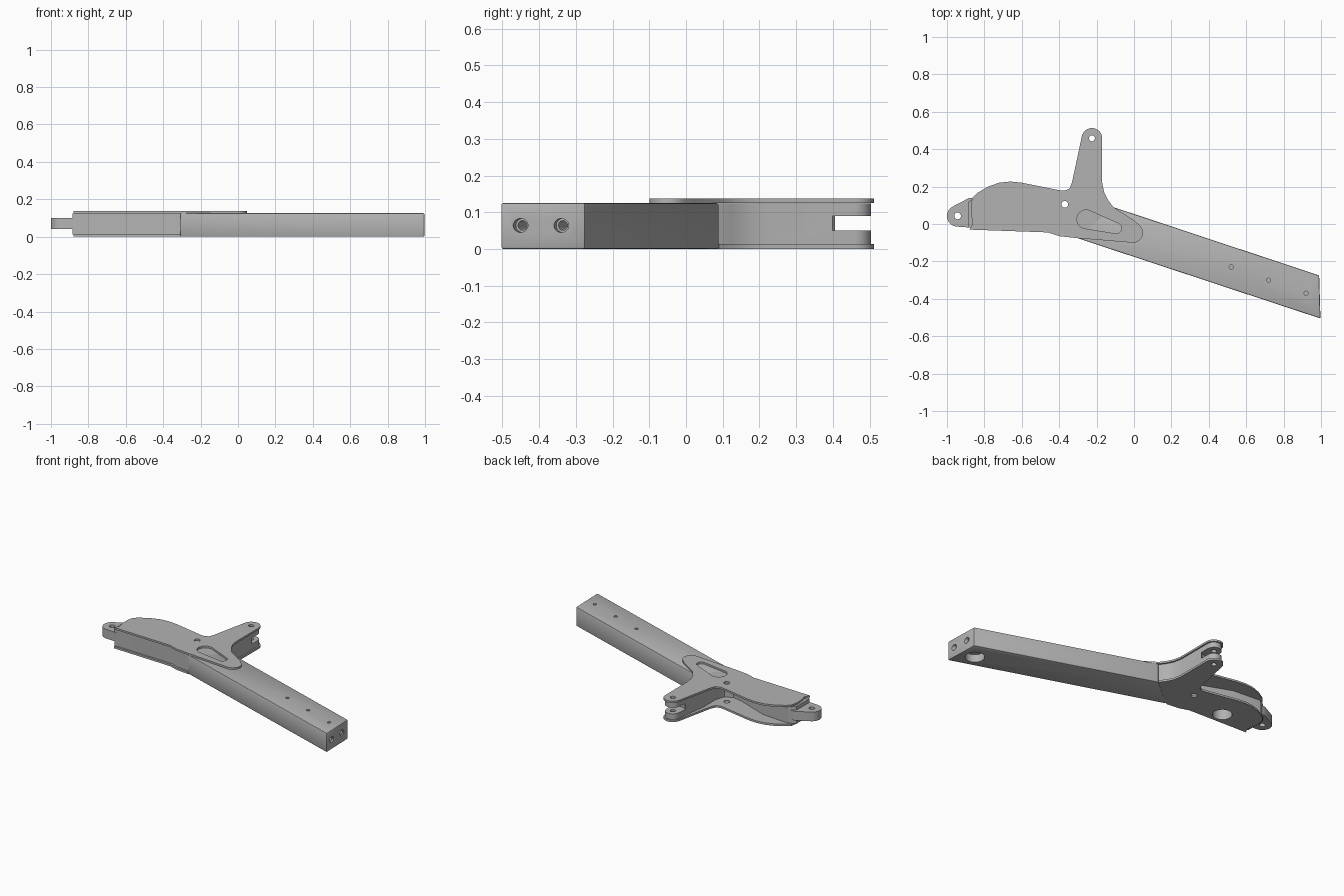
import bpy, bmesh, math
from mathutils import Vector

cube = bpy.data.objects.get("Cube")
if cube:
    bpy.data.objects.remove(cube, do_unlink=True)

GREY = (0.45, 0.45, 0.45, 1)
metal = bpy.data.materials.new("grey metal")
metal.use_nodes = True
metal.diffuse_color = GREY
metal.node_tree.nodes["Principled BSDF"].inputs["Base Color"].default_value = GREY


def arc(x, y, r, start, end, n=14):
    """Points on an arc, angles in degrees."""
    angles = [math.radians(start + (end - start) * i / n) for i in range(n + 1)]
    return [(x + r * math.cos(a), y + r * math.sin(a)) for a in angles]


def prism(name, outline, low, high):
    """Extrude a flat outline between two heights."""
    bm = bmesh.new()
    face = bm.faces.new([bm.verts.new((x, y, low)) for x, y in outline])
    made = bmesh.ops.extrude_face_region(bm, geom=[face])["geom"]
    tops = [v for v in made if isinstance(v, bmesh.types.BMVert)]
    bmesh.ops.translate(bm, verts=tops, vec=(0, 0, high - low))
    bmesh.ops.recalc_face_normals(bm, faces=bm.faces)
    mesh = bpy.data.meshes.new(name)
    bm.to_mesh(mesh)
    bm.free()
    mesh.materials.append(metal)
    obj = bpy.data.objects.new(name, mesh)
    bpy.context.collection.objects.link(obj)
    return obj


def apply(obj, mod):
    bpy.context.view_layer.objects.active = obj
    bpy.ops.object.modifier_apply(modifier=mod.name)


def cut(obj, cutter):
    """Subtract the cutter, then discard it."""
    cutter.hide_render = True
    mod = obj.modifiers.new("cut", 'BOOLEAN')
    mod.operation = 'DIFFERENCE'
    mod.solver = 'EXACT'
    mod.object = cutter
    apply(obj, mod)
    bpy.data.objects.remove(cutter, do_unlink=True)


def drill(obj, x, y, r, low=-0.1, high=0.3):
    cut(obj, prism("drill", arc(x, y, r, 0, 345, 23), low, high))


TIP = (-0.225, 0.458)
PIVOT = (-0.37, 0.105)
LUG = (-0.943, 0.043)

# Shared plate edge: curved end, humped back and fork arm
plate_edge = [(-0.88, -0.03), (-0.862, 0.0), (-0.872, 0.06), (-0.872, 0.1), (-0.865, 0.14),
              (-0.84, 0.165), (-0.78, 0.2), (-0.72, 0.221), (-0.66, 0.227), (-0.6, 0.221),
              (-0.4, 0.181), (-0.37, 0.178), (-0.345, 0.19), (-0.332, 0.22)]
plate_edge += arc(*TIP, 0.055, 170, 0)
plate_edge += [(-0.17, 0.22), (-0.16, 0.17), (-0.14, 0.13), (-0.11, 0.09)]
heel = [(-0.31, -0.075), (-0.4, -0.065), (-0.46, -0.045)]

# Top plate with rounded tail and tapered slot
tail = [(0.0, 0.02)] + arc(-0.005, -0.047, 0.053, 50, -95)
top_plate = prism("top_plate", plate_edge + tail + heel, 0.125, 0.137)
slot = arc(-0.255, 0.025, 0.05, 75, 255) + arc(-0.095, -0.023, 0.028, -105, 65)
cut(top_plate, prism("slot", slot, 0.1, 0.2))

# Bottom plate runs flush into the bar
bottom_plate = prism("bottom_plate", plate_edge + heel, 0.0, 0.013)
for plate in (top_plate, bottom_plate):
    drill(plate, *TIP, 0.016)
    drill(plate, *PIVOT, 0.018)

# Core between the plates, recessed behind the pivot
core_edge = [(-0.885, -0.018), (-0.885, 0.12), (-0.84, 0.145), (-0.65, 0.13), (-0.44, 0.05),
             (-0.37, 0.035), (-0.32, 0.06), (-0.3, 0.12), (-0.3, 0.25)]
core_edge += arc(*TIP, 0.046, 170, 0)
core_edge += [(-0.179, 0.22), (-0.168, 0.165), (-0.148, 0.125), (-0.12, 0.085), (-0.1, 0.0),
              (-0.28, -0.06), (-0.32, -0.062), (-0.4, -0.052), (-0.46, -0.032)]
core = prism("core", core_edge, 0.011, 0.1245)
cut(core, prism("fork_slot", arc(*TIP, 0.075, 0, 345, 23), 0.05, 0.09))
drill(core, *TIP, 0.016)

# Large access hole under the body
for part in (bottom_plate, core):
    drill(part, -0.64, 0.04, 0.058, -0.1, 0.09)

# End lug
lug_edge = [(-0.86, -0.02)] + arc(*LUG, 0.057, 265, 122) + [(-0.88, 0.14), (-0.86, 0.14)]
lug = prism("end_lug", lug_edge, 0.04, 0.1)
drill(lug, *LUG, 0.018)

# Main bar with softened edges
bar = prism("main_bar", [(-0.31, -0.073), (-0.11, 0.09), (0.99, -0.275), (0.997, -0.505)],
            0.0, 0.1255)
bevel = bar.modifiers.new("soft edges", 'BEVEL')
bevel.width = 0.006
bevel.segments = 2
apply(bar, bevel)
for x, y in ((0.52, -0.23), (0.72, -0.3), (0.92, -0.37)):
    drill(bar, x, y, 0.011, 0.07, 0.3)
drill(bar, 0.9, -0.375, 0.058, -0.1, 0.05)

# Countersunk screw holes in the bar end
axis = Vector((0.95, -0.315, 0)).normalized()
for y in (-0.45, -0.34):
    for radius, depth in ((0.013, 0.1), (0.019, 0.015)):
        bore = prism("bore", arc(0, 0, radius, 0, 345, 23), -depth, 0.05)
        bore.rotation_euler = axis.to_track_quat('Z', 'Y').to_euler()
        bore.location = (0.993, y, 0.064)
        bpy.context.view_layer.update()
        cut(bar, bore)

# Smooth curves, crisp edges
parts = [top_plate, bottom_plate, core, lug, bar]
bpy.ops.object.select_all(action='DESELECT')
for part in parts:
    part.select_set(True)
bpy.context.view_layer.objects.active = bar
bpy.ops.object.shade_smooth_by_angle(angle=math.radians(30))
